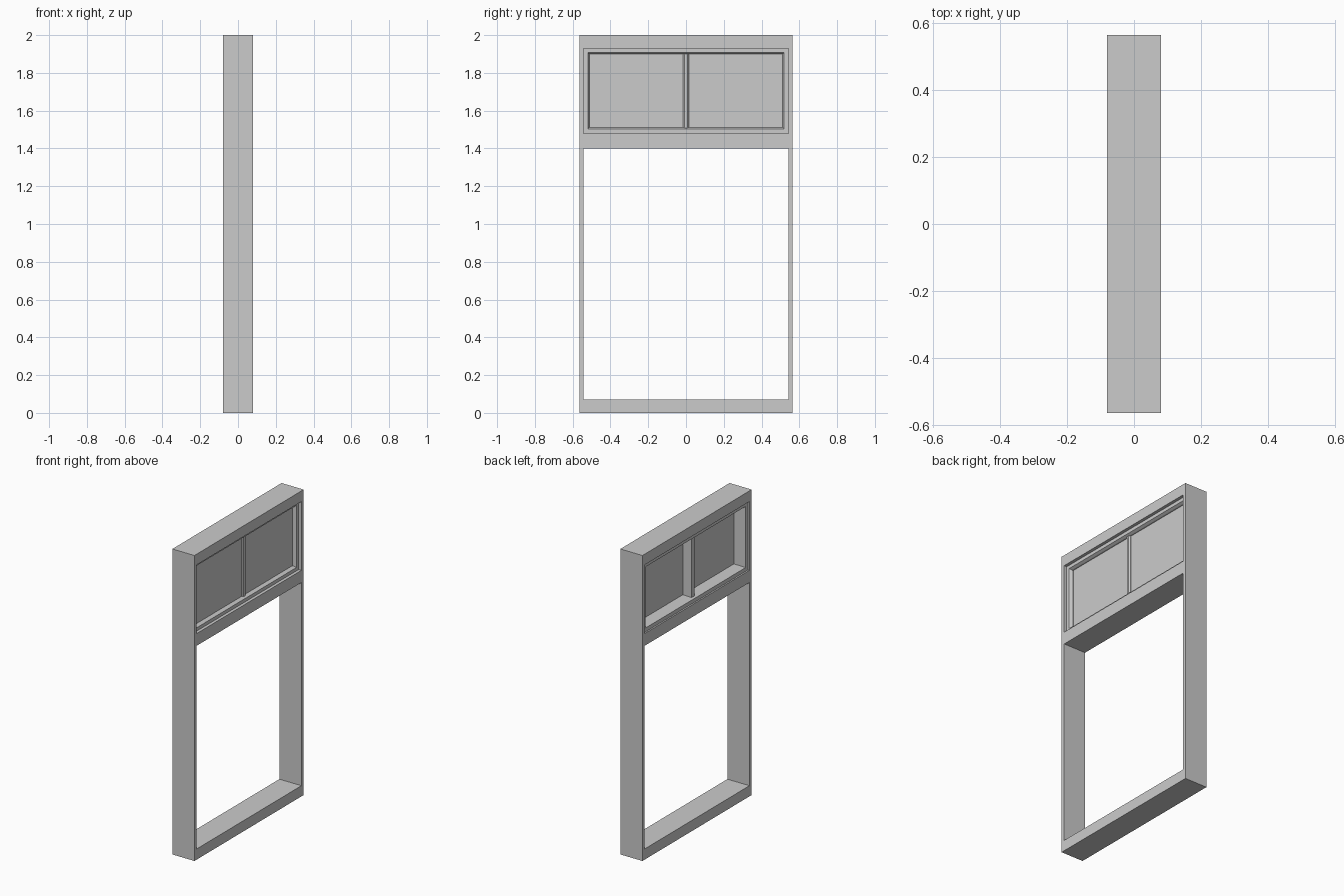
import bpy, bmesh

if "Cube" in bpy.data.objects:
    bpy.data.objects.remove(bpy.data.objects["Cube"])

DEPTH = 0.08      # half depth of the frame
OUT, INN = 0.565, 0.542


def finish(name, bm):
    bmesh.ops.recalc_face_normals(bm, faces=bm.faces)
    mesh = bpy.data.meshes.new(name)
    bm.to_mesh(mesh)
    bm.free()
    obj = bpy.data.objects.new(name, mesh)
    bpy.context.collection.objects.link(obj)
    return obj


def prism(name, profile, z0, z1):
    """Extrude an (x, y) profile upward."""
    bm = bmesh.new()
    face = bm.faces.new([bm.verts.new((x, y, z0)) for x, y in profile])
    new = bmesh.ops.extrude_face_region(bm, geom=[face])["geom"]
    verts = [g for g in new if isinstance(g, bmesh.types.BMVert)]
    bmesh.ops.translate(bm, verts=verts, vec=(0, 0, z1 - z0))
    return finish(name, bm)


def box(name, x0, x1, y0, y1, z0, z1):
    return prism(name, [(x0, y0), (x1, y0), (x1, y1), (x0, y1)], z0, z1)


def ring(name, profile, half, z0, z1):
    """Sweep an (x, inset) profile around a rectangle with mitred corners."""
    bm = bmesh.new()
    loops = []
    for x, i in profile:
        y = half - i
        corners = [(-y, z0 + i), (y, z0 + i), (y, z1 - i), (-y, z1 - i)]
        loops.append([bm.verts.new((x, cy, cz)) for cy, cz in corners])
    for a, b in zip(loops, loops[1:] + loops[:1]):
        for k in range(4):
            n = (k + 1) % 4
            bm.faces.new((a[k], a[n], b[n], b[k]))
    return finish(name, bm)


# Outer frame: jambs and horizontal rails
for side, s in (("left", -1), ("right", 1)):
    y0, y1 = sorted((s * INN, s * OUT))
    box(f"jamb_{side}", -DEPTH, DEPTH, y0, y1, 0, 2)
for name, z0, z1 in (("threshold", 0, 0.07), ("transom_bar", 1.40, 1.48),
                     ("head", 1.93, 2.0)):
    box(name, -DEPTH, DEPTH, -INN, INN, z0, z1)

# Transom window: recessed sash with a chamfered inner edge
ring("transom_sash",
     [(-0.07, 0), (-0.07, 0.025), (0.045, 0.03), (0.06, 0.022), (0.06, 0)],
     INN, 1.48, 1.93)

# Pane and centre mullion
box("transom_pane", 0.012, 0.035, -0.515, 0.515, 1.505, 1.905)
prism("mullion", [(-0.05, -0.015), (0.038, -0.015), (0.047, -0.008),
                  (0.047, 0.008), (0.038, 0.015), (-0.05, 0.015)], 1.505, 1.905)
